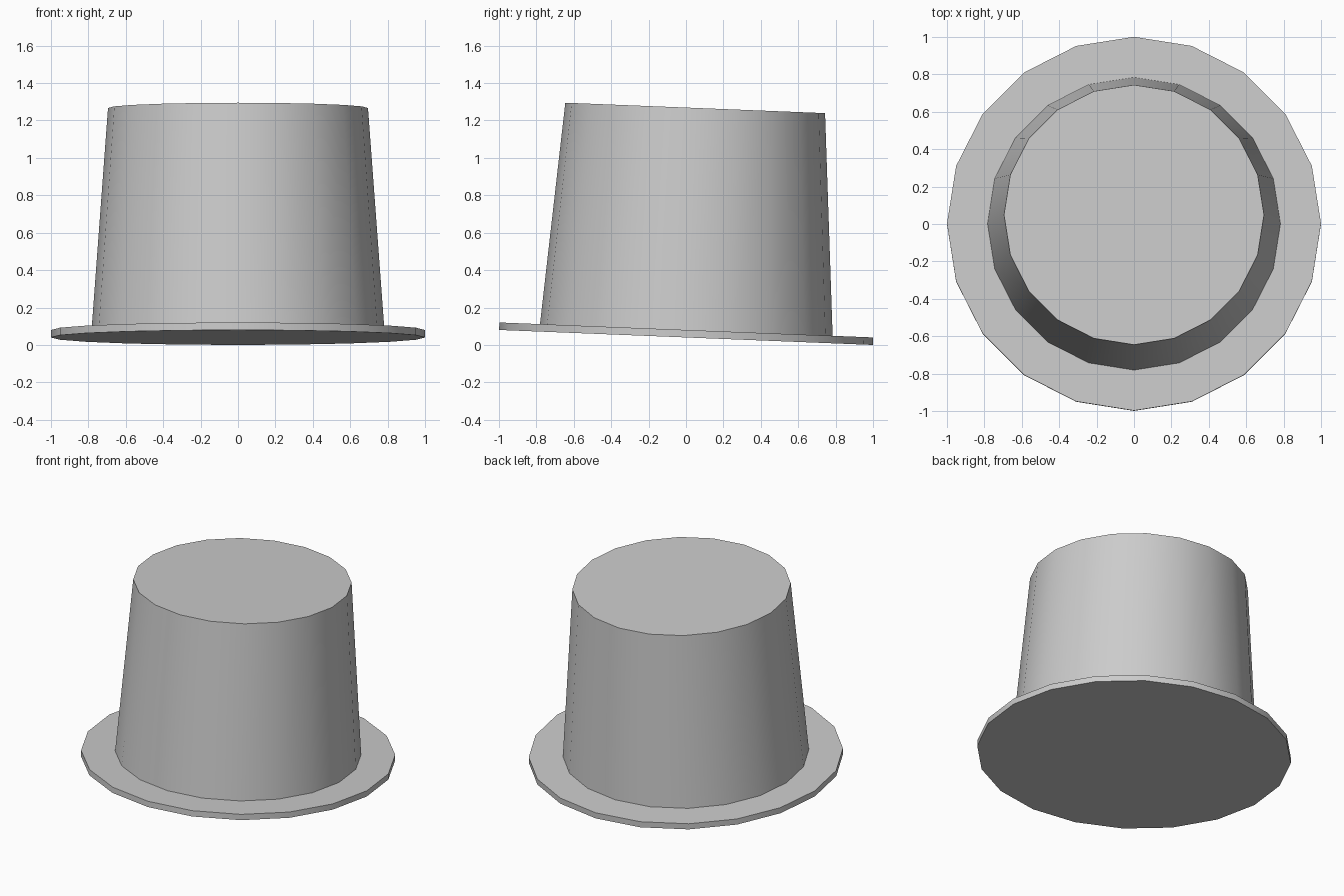
import bpy, bmesh, math
from mathutils import Matrix

if "Cube" in bpy.data.objects:
    bpy.data.objects.remove(bpy.data.objects["Cube"])

SIDES = 20
TILT = 0.04

# Hat profile (radius, height): brim underside, brim edge, crown foot, crown top
profile = [(1.0, 0.0), (1.0, 0.04), (0.783, 0.04), (0.695, 1.228)]

bm = bmesh.new()
rings = []
for r, z in profile:
    rings.append([bm.verts.new((r * math.cos(i * math.tau / SIDES),
                                r * math.sin(i * math.tau / SIDES), z))
                  for i in range(SIDES)])

# Walls between rings, then closed underside and flat top
for low, high in zip(rings, rings[1:]):
    for i in range(SIDES):
        j = (i + 1) % SIDES
        bm.faces.new((low[i], low[j], high[j], high[i]))
bm.faces.new(rings[0][::-1])
bm.faces.new(rings[-1])

# Slight forward tilt, resting on the rim
bm.transform(Matrix.Translation((0, 0, math.sin(TILT))) @ Matrix.Rotation(-TILT, 4, 'X'))

mesh = bpy.data.meshes.new("top_hat")
bm.to_mesh(mesh)
bm.free()
hat = bpy.data.objects.new("top_hat", mesh)
bpy.context.collection.objects.link(hat)

# Smooth crown wall, crisp rims
bpy.context.view_layer.objects.active = hat
hat.select_set(True)
bpy.ops.object.shade_smooth_by_angle(angle=math.radians(30))
